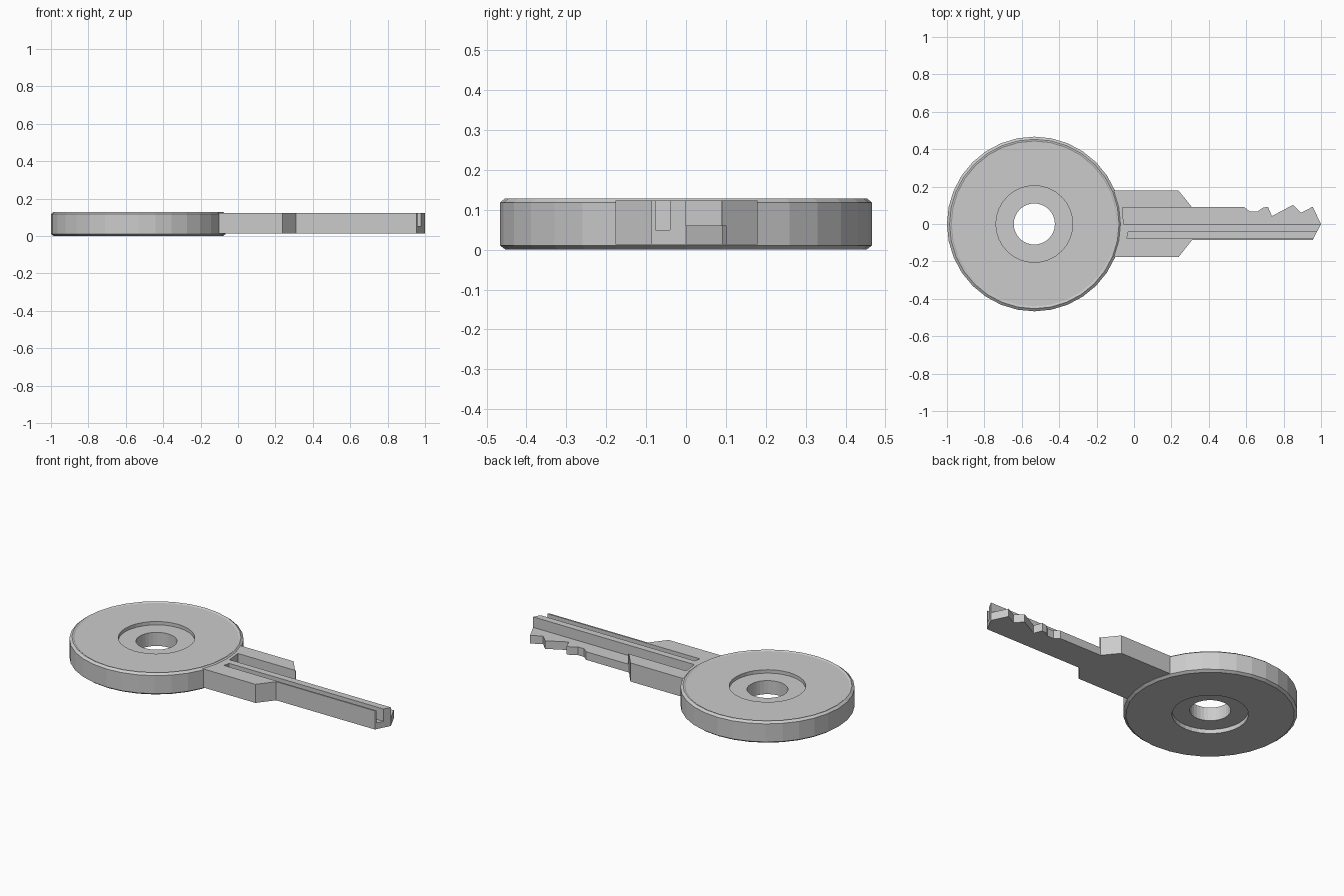
import bpy, bmesh
from math import cos, sin, tau

if "Cube" in bpy.data.objects:
    bpy.data.objects.remove(bpy.data.objects["Cube"])

def make_object(name, bm):
    bmesh.ops.recalc_face_normals(bm, faces=bm.faces)
    mesh = bpy.data.meshes.new(name)
    bm.to_mesh(mesh)
    bm.free()
    ob = bpy.data.objects.new(name, mesh)
    bpy.context.collection.objects.link(ob)
    return ob

def lathe(name, profile, centre_x, sides):
    """Revolve a closed (radius, z) profile about a vertical axis."""
    bm = bmesh.new()
    rings = []
    for i in range(sides):
        a = tau * i / sides
        rings.append([bm.verts.new((centre_x + r * cos(a), r * sin(a), z)) for r, z in profile])
    n = len(profile)
    for i in range(sides):
        p, q = rings[i], rings[(i + 1) % sides]
        for j in range(n):
            k = (j + 1) % n
            bm.faces.new((p[j], q[j], q[k], p[k]))
    return make_object(name, bm)

def extrude(name, outline, z0, z1):
    """Extrude an (x, y) outline between two heights."""
    bm = bmesh.new()
    low = [bm.verts.new((x, y, z0)) for x, y in outline]
    high = [bm.verts.new((x, y, z1)) for x, y in outline]
    bm.faces.new(low[::-1])
    bm.faces.new(high)
    n = len(outline)
    for i in range(n):
        k = (i + 1) % n
        bm.faces.new((low[i], low[k], high[k], high[i]))
    return make_object(name, bm)

def cut(target, cutter):
    mod = target.modifiers.new("cut", 'BOOLEAN')
    mod.operation = 'DIFFERENCE'
    mod.solver = 'EXACT'
    mod.object = cutter
    cutter.hide_render = True
    bpy.context.view_layer.objects.active = target
    bpy.ops.object.modifier_apply(modifier=mod.name)
    bpy.data.objects.remove(cutter, do_unlink=True)

# Round bow: chamfered rim, inset face, recess on both sides, through hole
lathe("bow", [
    (0.11, 0.025), (0.205, 0.025), (0.205, 0.0), (0.452, 0.0),
    (0.467, 0.011), (0.467, 0.118), (0.453, 0.129), (0.447, 0.129),
    (0.441, 0.125), (0.205, 0.125), (0.205, 0.105), (0.11, 0.105),
], -0.533, 32)

# Shoulder and toothed blade
blade = extrude("blade", [
    (-0.11, -0.177), (0.238, -0.177), (0.31, -0.086), (0.955, -0.086),
    (1.0, 0.0), (0.955, 0.092), (0.892, 0.06), (0.85, 0.102),
    (0.737, 0.042), (0.717, 0.091), (0.69, 0.088), (0.66, 0.066),
    (0.62, 0.066), (0.59, 0.09), (0.31, 0.09), (0.238, 0.179), (-0.11, 0.179),
], 0.013, 0.123)

# Wide step along the toothed side
cut(blade, extrude("step_cutter", [
    (-0.055, 0.0), (1.1, 0.0), (1.1, 0.2), (0.315, 0.2),
    (0.315, 0.0895), (-0.063, 0.0895),
], 0.061, 0.2))

# Narrow groove along the plain side
cut(blade, extrude("groove_cutter", [
    (-0.038, -0.077), (1.1, -0.077), (1.1, -0.04), (-0.03, -0.04),
], 0.05, 0.2))
